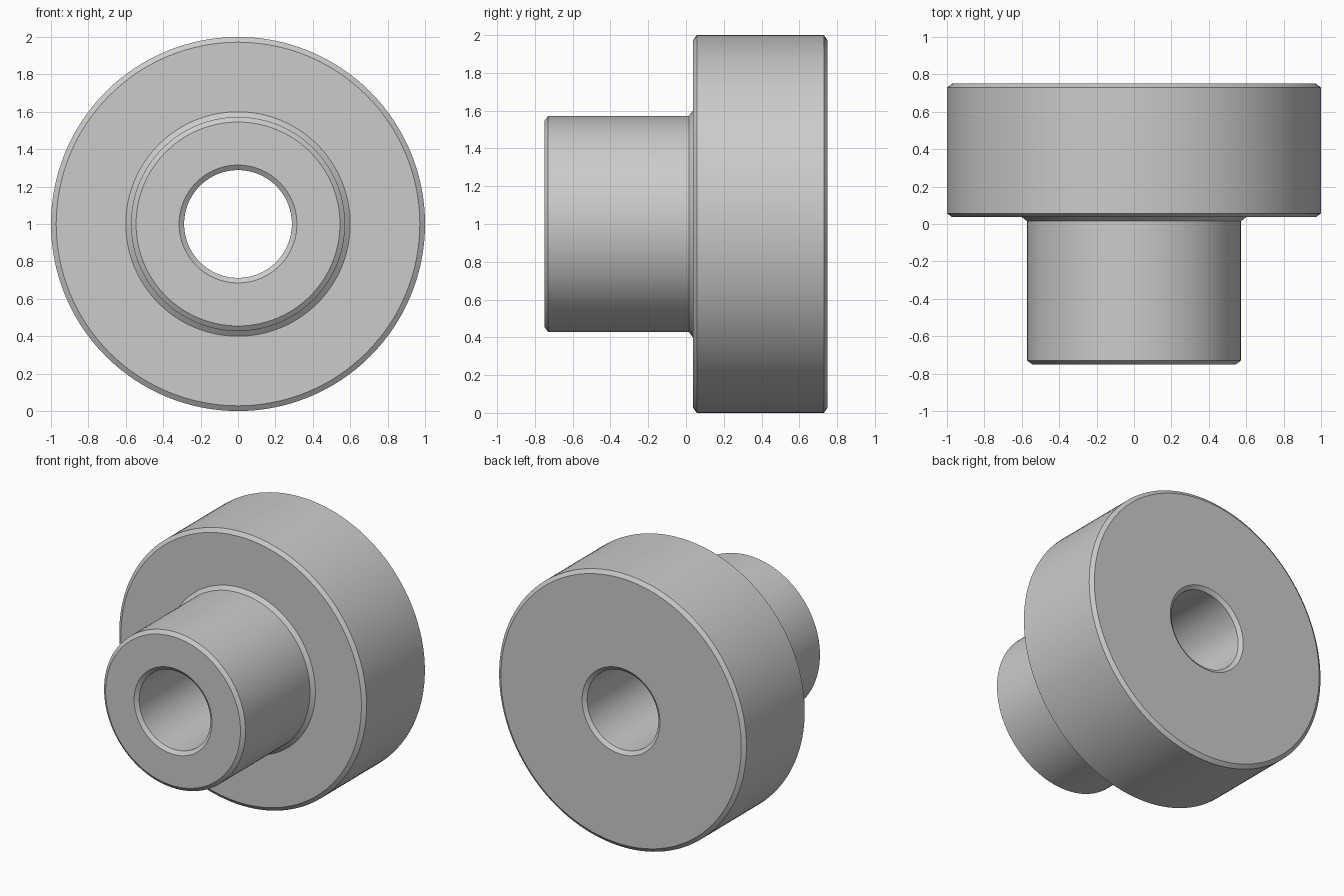
import bpy, bmesh, math
from mathutils import Matrix, Vector

cube = bpy.data.objects.get("Cube")
if cube:
    bpy.data.objects.remove(cube, do_unlink=True)

SEGMENTS = 128

# Plain grey material
grey = bpy.data.materials.new("plain_grey")
grey.use_nodes = True
colour = (0.6, 0.6, 0.6, 1)
grey.diffuse_color = colour
grey.node_tree.nodes["Principled BSDF"].inputs["Base Color"].default_value = colour

# Closed cross-section as (radius, y): boss, relief cone, flange, bore
profile = [
    (0.315, -0.75), (0.545, -0.75), (0.572, -0.73),
    (0.572, 0.015), (0.60, 0.037),
    (0.972, 0.037), (1.0, 0.057), (1.0, 0.73), (0.972, 0.75),
    (0.315, 0.75), (0.288, 0.73), (0.288, -0.73),
]

# Revolve the cross-section about the y axis
bm = bmesh.new()
rings = []
for i in range(SEGMENTS):
    turn = Matrix.Rotation(math.tau * i / SEGMENTS, 3, 'Y')
    rings.append([bm.verts.new(turn @ Vector((r, y, 0)) + Vector((0, 0, 1)))
                  for r, y in profile])
count = len(profile)
for i, ring in enumerate(rings):
    following = rings[(i + 1) % SEGMENTS]
    for j in range(count):
        k = (j + 1) % count
        bm.faces.new((ring[j], ring[k], following[k], following[j]))
bmesh.ops.recalc_face_normals(bm, faces=bm.faces)

mesh = bpy.data.meshes.new("flanged_bushing")
bm.to_mesh(mesh)
bm.free()
mesh.materials.append(grey)
bushing = bpy.data.objects.new("flanged_bushing", mesh)
bpy.context.collection.objects.link(bushing)

# Smooth round walls, crisp chamfer edges
bpy.ops.object.select_all(action='DESELECT')
bushing.select_set(True)
bpy.context.view_layer.objects.active = bushing
bpy.ops.object.shade_smooth_by_angle(angle=math.radians(20))
